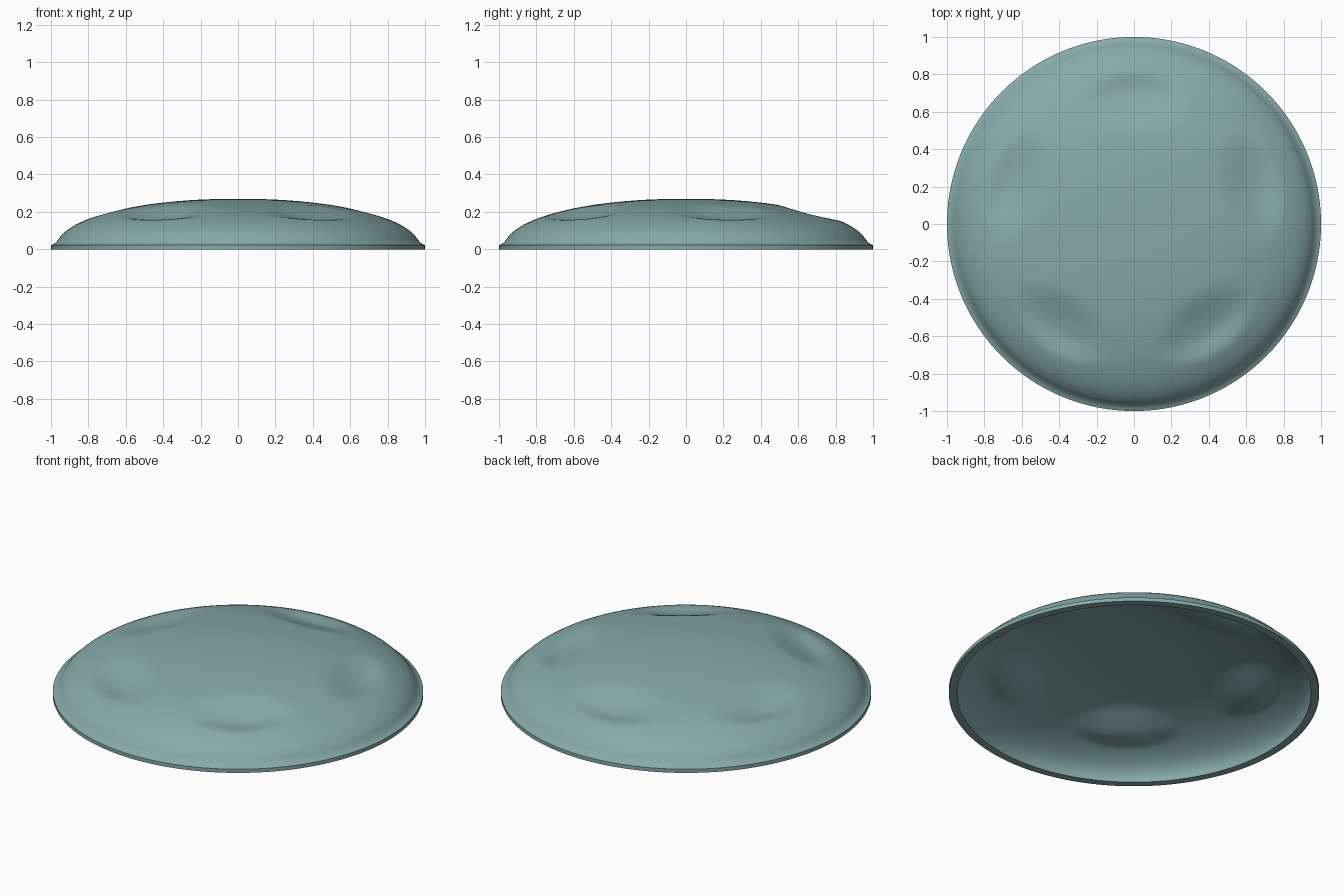
import bpy
import bmesh
import math

old = bpy.data.objects.get("Cube")
if old:
    bpy.data.objects.remove(old, do_unlink=True)

SEGMENTS = 160
STEPS = 44
ROUNDNESS = 2.1          # 2 is an ellipse, more gives fuller shoulders
DENTS = 5
DENT_RADIUS = 0.69       # distance of each dent from the axis
DENT_DEPTH = 0.037
DENT_INNER = 0.21        # reach of a dent towards the axis
DENT_OUTER = 0.14        # reach towards the rim, a steeper lip
DENT_TANGENT = 0.33


def dome_outline(width, height, start):
    """Outline from the given start angle up to just below the crown."""
    power = 2 / ROUNDNESS
    outline = []
    for i in range(STEPS):
        t = start + (math.pi / 2 - start) * i / STEPS
        outline.append((width * math.cos(t) ** power, height * math.sin(t) ** power))
    return outline


def dent(radius, angle):
    """Depth of the pressed hollows, spaced evenly from the back."""
    step = 2 * math.pi / DENTS
    offset = (angle - math.pi / 2 + step / 2) % step - step / 2
    u = radius - DENT_RADIUS
    u /= DENT_OUTER if u > 0 else DENT_INNER
    v = offset * DENT_RADIUS / DENT_TANGENT
    return DENT_DEPTH * max(0.0, 1 - u * u - v * v) ** 2


# Outer skin with its rim step, and the inner skin of the hollow
rim = [(1.0, 0.0), (1.0, 0.022), (0.985, 0.028), (0.973, 0.038)]
outer = rim + dome_outline(0.976, 0.27, 0.18)
inner = dome_outline(0.956, 0.248, 0.0)

bm = bmesh.new()


def add_ring(radius, height):
    ring = []
    for i in range(SEGMENTS):
        angle = 2 * math.pi * i / SEGMENTS
        ring.append(bm.verts.new((radius * math.cos(angle),
                                  radius * math.sin(angle),
                                  height - dent(radius, angle))))
    return ring


# One continuous wall from the inner crown, round the rim, to the outer crown
rings = [add_ring(r, z) for r, z in inner[::-1] + outer]
for low, high in zip(rings, rings[1:]):
    for i in range(SEGMENTS):
        j = (i + 1) % SEGMENTS
        bm.faces.new((low[i], low[j], high[j], high[i]))

# Crown caps
bm.faces.new(rings[-1])
bm.faces.new(rings[0][::-1])

mesh = bpy.data.meshes.new("dented_dome")
bm.to_mesh(mesh)
bm.free()
dome = bpy.data.objects.new("dented_dome", mesh)
bpy.context.collection.objects.link(dome)

# Grey teal finish
finish = bpy.data.materials.new("grey_teal")
finish.use_nodes = True
colour = (0.24, 0.4, 0.4, 1)
finish.diffuse_color = colour
finish.node_tree.nodes["Principled BSDF"].inputs["Base Color"].default_value = colour
mesh.materials.append(finish)

bpy.context.view_layer.objects.active = dome
dome.select_set(True)
bpy.ops.object.shade_smooth_by_angle(angle=math.radians(35))
